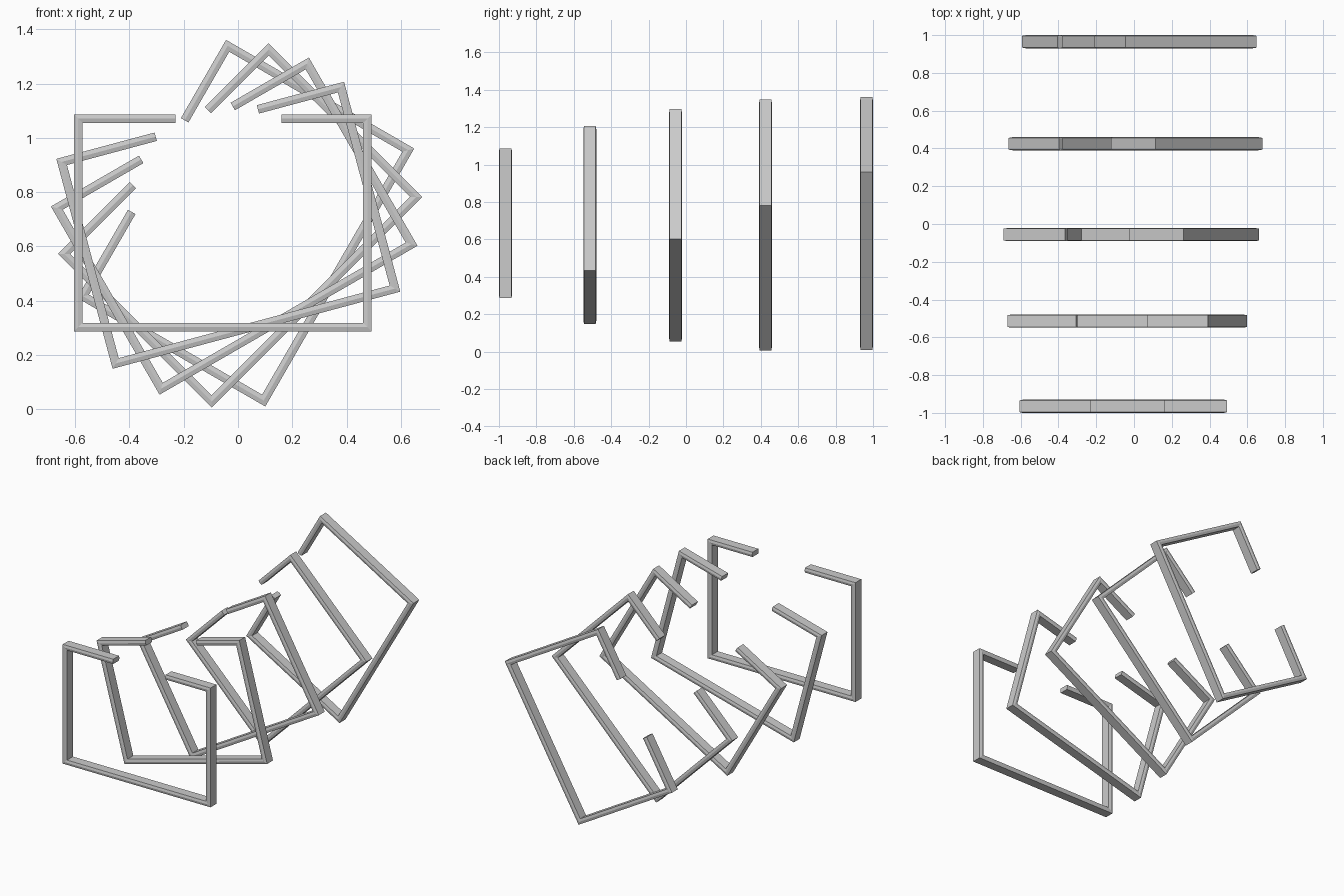
import bpy, bmesh
from math import radians
from mathutils import Matrix, Vector

if "Cube" in bpy.data.objects:
    bpy.data.objects.remove(bpy.data.objects["Cube"])

CENTRE_X, CENTRE_Z = -0.013, 0.759
LEFT, RIGHT, BOTTOM, TOP = -0.592, 0.506, -0.473, 0.328
GAP_LEFT, GAP_RIGHT = -0.217, 0.173
BAR = 0.032

# Bar cross-section: (inset from the outer face, y), sides slightly crowned
PROFILE = [(0, -0.031), (BAR / 2, -0.035), (BAR, -0.031),
           (BAR, 0.031), (BAR / 2, 0.035), (0, 0.031)]

# Open rectangular path: (x, z, inset direction x, inset direction z)
PATH = [(GAP_LEFT, TOP, 0, -1), (LEFT, TOP, 1, -1), (LEFT, BOTTOM, 1, 1),
        (RIGHT, BOTTOM, -1, 1), (RIGHT, TOP, -1, -1), (GAP_RIGHT, TOP, 0, -1)]


def open_frame(name, y, angle):
    """Sweep the bar along the mitred path, then turn it about the y axis."""
    bm = bmesh.new()
    rings = [[bm.verts.new((x + dx * d, py, z + dz * d)) for d, py in PROFILE]
             for x, z, dx, dz in PATH]
    n = len(PROFILE)
    for a, b in zip(rings, rings[1:]):
        for i in range(n):
            j = (i + 1) % n
            bm.faces.new((a[i], a[j], b[j], b[i]))
    # Cut ends beside the opening
    bm.faces.new(rings[0])
    bm.faces.new(rings[-1])
    bmesh.ops.recalc_face_normals(bm, faces=bm.faces)
    turn = Matrix.Rotation(-radians(angle), 4, 'Y')
    bm.transform(Matrix.Translation(Vector((CENTRE_X, y, CENTRE_Z))) @ turn)
    mesh = bpy.data.meshes.new(name)
    bm.to_mesh(mesh)
    bm.free()
    bpy.context.collection.objects.link(bpy.data.objects.new(name, mesh))


# Five open frames, each turned 15 degrees further towards the back
for k, y in enumerate((-0.965, -0.514, -0.056, 0.425, 0.965)):
    open_frame(f"open_frame_{k + 1}", y, 15 * k)
